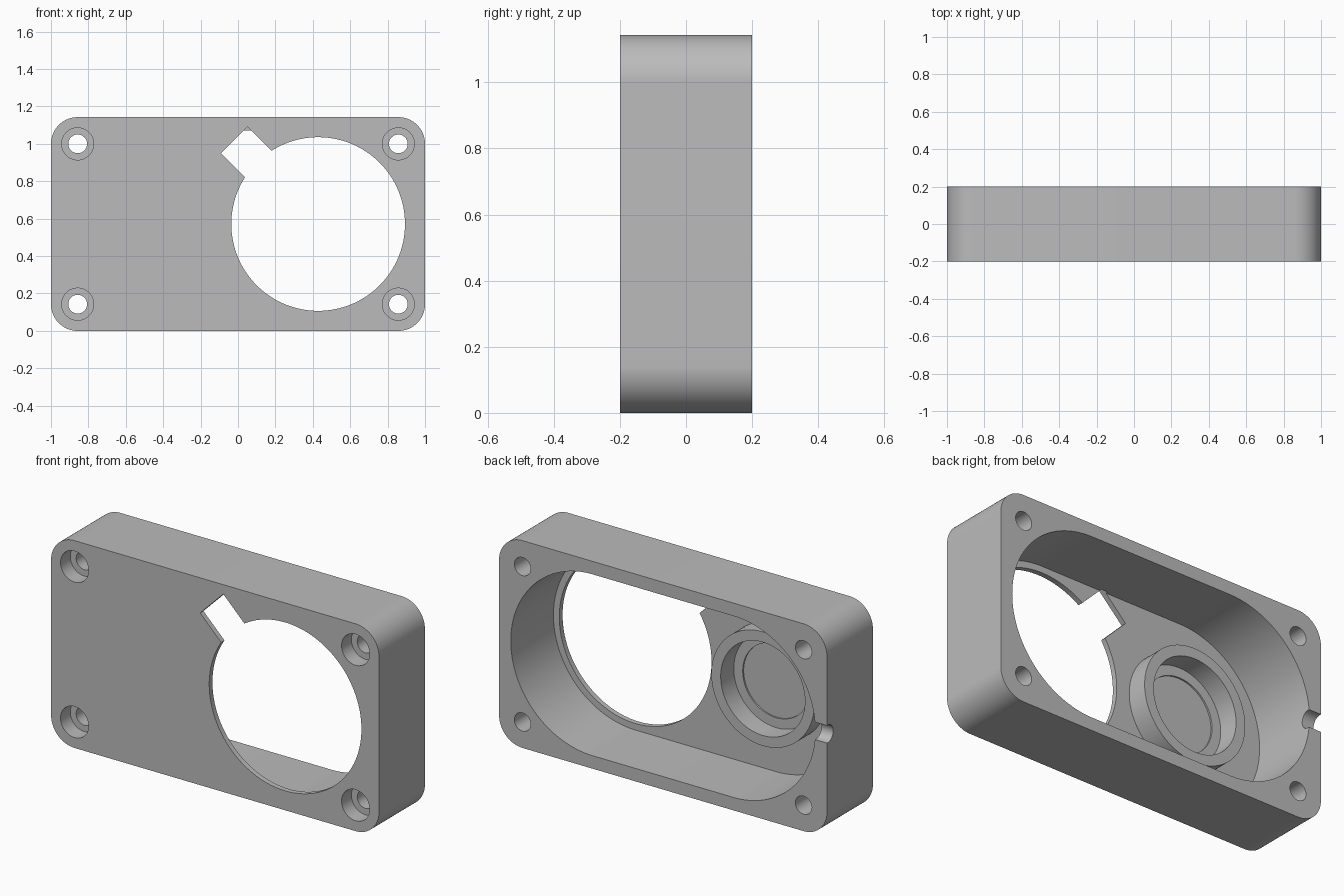
import bpy, bmesh, math
from mathutils import Vector

cube = bpy.data.objects.get("Cube")
if cube:
    bpy.data.objects.remove(cube, do_unlink=True)

U = 1 / 35                      # one millimetre of the enclosure
W, H, D = 70 * U, 40 * U, 14 * U
FRONT, BACK, MID = -D / 2, D / 2, H / 2
FLOOR = FRONT + U               # inner face of the thin front wall
POD = 15 * U                    # offset of both round features

grey = bpy.data.materials.new("plain grey")
grey.use_nodes = True
grey.diffuse_color = (0.5, 0.5, 0.5, 1)
grey.node_tree.nodes["Principled BSDF"].inputs["Base Color"].default_value = (0.5, 0.5, 0.5, 1)


def prism(name, outline, y0, y1):
    """Extrude an x-z outline from y0 to y1."""
    bm = bmesh.new()
    face = bm.faces.new([bm.verts.new((x, y0, z)) for x, z in outline])
    new = bmesh.ops.extrude_face_region(bm, geom=[face])["geom"]
    bmesh.ops.translate(bm, vec=(0, y1 - y0, 0),
                        verts=[v for v in new if isinstance(v, bmesh.types.BMVert)])
    bmesh.ops.recalc_face_normals(bm, faces=bm.faces)
    mesh = bpy.data.meshes.new(name)
    bm.to_mesh(mesh)
    bm.free()
    mesh.materials.append(grey)
    obj = bpy.data.objects.new(name, mesh)
    bpy.context.collection.objects.link(obj)
    return obj


def rounded(width, height, r, steps=24):
    """Rounded rectangle centred on x = 0, z = MID."""
    pts = []
    for q, (sx, sz) in enumerate([(1, 1), (-1, 1), (-1, -1), (1, -1)]):
        for i in range(steps + 1):
            a = (q + i / steps) * math.pi / 2
            p = (sx * (width / 2 - r) + r * math.cos(a),
                 MID + sz * (height / 2 - r) + r * math.sin(a))
            if not pts or math.dist(p, pts[-1]) > 1e-5:
                pts.append(p)
    if math.dist(pts[0], pts[-1]) < 1e-5:
        pts.pop()
    return pts


def circle(x, z, r, n=96):
    return [(x + r * math.cos(2 * math.pi * i / n),
             z + r * math.sin(2 * math.pi * i / n)) for i in range(n)]


def combine(target, tool, operation="DIFFERENCE"):
    mod = target.modifiers.new("cut", "BOOLEAN")
    mod.operation, mod.solver, mod.object = operation, "EXACT", tool
    bpy.context.view_layer.objects.active = target
    bpy.ops.object.modifier_apply(modifier=mod.name)
    bpy.data.objects.remove(tool, do_unlink=True)


# Outer block with a stadium-shaped cavity open to the back
housing = prism("housing", rounded(W, H, 5 * U), FRONT, BACK)
combine(housing, prism("cavity", rounded(65 * U, 35 * U, 17.49 * U, 48), FLOOR, BACK + U))

# Round pod with a stepped bore, standing on the front wall
combine(housing, prism("pod", circle(-POD, MID, 11 * U), FLOOR - U / 2, FLOOR + 4 * U), "UNION")
combine(housing, prism("pod_bore", circle(-POD, MID, 9 * U), FLOOR, FLOOR + 6 * U))
combine(housing, prism("pod_recess", circle(-POD, MID, 7.1 * U), FLOOR - 0.3 * U, FLOOR + U))

# Large window with a diagonal square notch
combine(housing, prism("window", circle(POD, MID, 16.25 * U, 128), FRONT - U, FLOOR + U))
out, side = Vector((-1, 1)).normalized(), Vector((1, 1)).normalized()
centre = Vector((POD, MID))
notch = [centre + out * (a * U) + side * (b * U)
         for a, b in [(22.2, 3.5), (22.2, -3.5), (12, -3.5), (12, 3.5)]]
combine(housing, prism("window_notch", notch, FRONT - U, FLOOR + U / 2))

# Counterbored screw holes
for sx in (-1, 1):
    for sz in (-1, 1):
        x, z = sx * 30 * U, MID + sz * 15 * U
        combine(housing, prism("screw_hole", circle(x, z, 1.75 * U, 48), FRONT - U, BACK + U))
        combine(housing, prism("screw_head", circle(x, z, 3 * U, 48), FRONT - U, FRONT + 3 * U))

# Cable groove through the right end wall
groove = prism("cable_groove", circle(0, 0, 1.7 * U, 48), -4 * U, 4 * U)
groove.rotation_euler.z = math.pi / 2
groove.location = (-W / 2, BACK - 0.2 * U, MID)
bpy.context.view_layer.update()
combine(housing, groove)

# Smooth curved walls, crisp edges
bpy.ops.object.select_all(action="DESELECT")
housing.select_set(True)
bpy.context.view_layer.objects.active = housing
bpy.ops.object.shade_smooth_by_angle(angle=math.radians(30))
